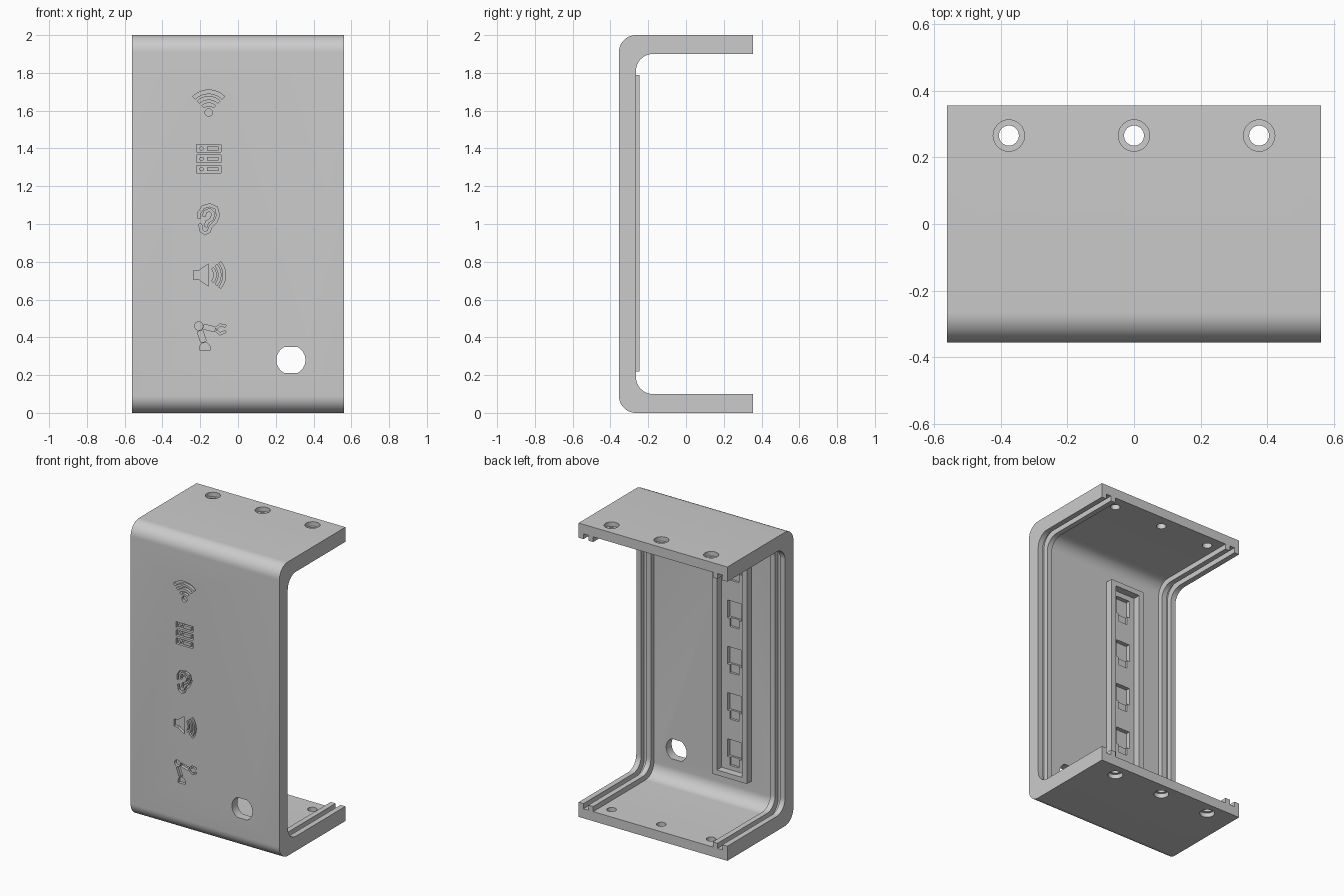
import bpy, bmesh
from math import sin, cos, pi, radians, asin
from mathutils import Vector

cube = bpy.data.objects.get("Cube")
if cube:
    bpy.data.objects.remove(cube)

W, D, H = 0.56, 0.355, 2.0      # half width, half depth, height
RAIL, SKIN = 0.1, 0.065         # wall depth at the rails and between them
FACE_Y = -D
INNER_Y = -D + 0.9 * SKIN
ICON_X = -0.155

grey = bpy.data.materials.new("grey plastic")
grey.use_nodes = True
grey.diffuse_color = (0.6, 0.6, 0.6, 1)
grey.node_tree.nodes["Principled BSDF"].inputs["Base Color"].default_value = (0.6, 0.6, 0.6, 1)


def make(name, bm):
    bmesh.ops.recalc_face_normals(bm, faces=bm.faces)
    mesh = bpy.data.meshes.new(name)
    bm.to_mesh(mesh)
    bm.free()
    mesh.materials.append(grey)
    ob = bpy.data.objects.new(name, mesh)
    bpy.context.collection.objects.link(ob)
    return ob


def loft(bm, rings):
    """Skin closed rings of points and cap both ends."""
    rings = [[bm.verts.new(p) for p in ring] for ring in rings]
    for a, b in zip(rings, rings[1:]):
        for i in range(len(a)):
            j = (i + 1) % len(a)
            bm.faces.new((a[i], a[j], b[j], b[i]))
    bm.faces.new(rings[0])
    bm.faces.new(rings[-1])


def prism(bm, poly, a, b, axis="y"):
    if axis == "y":
        loft(bm, [[(u, t, v) for u, v in poly] for t in (a, b)])
    else:
        loft(bm, [[(u, v, t) for u, v in poly] for t in (a, b)])


def rect(x0, x1, z0, z1):
    return [(x0, z0), (x1, z0), (x1, z1), (x0, z1)]


def arc(cx, cz, r, a0, a1, n=16):
    angles = [radians(a0 + (a1 - a0) * i / n) for i in range(n + 1)]
    return [(cx + r * cos(a), cz + r * sin(a)) for a in angles]


def circle(cx, cz, r, n=32):
    return arc(cx, cz, r, 0, 360, n)[:-1]


def ribbon(path, width):
    """Outline of a stroke of even width along a path."""
    pts = [Vector(p) for p in path]
    left, right = [], []
    for i, p in enumerate(pts):
        t = (pts[min(i + 1, len(pts) - 1)] - pts[max(i - 1, 0)]).normalized()
        n = Vector((-t.y, t.x)) * width / 2
        left.append(tuple(p + n))
        right.append(tuple(p - n))
    return left + right[::-1]


# Bracket: a railed wall section swept around a C with rounded corners
def c_path(d, r=0.09, n=12):
    y, z = FACE_Y + 0.9 * d + r, d + r
    low = arc(y, z, r, 270, 180, n)
    return [(D, d)] + low + [(a, H - b) for a, b in reversed(low)] + [(D, H - d)]


half = [(W, 0), (W, RAIL), (0.523, RAIL), (0.523, SKIN),
        (0.486, SKIN), (0.486, RAIL), (0.45, RAIL), (0.45, SKIN)]
section = half + [(-x, d) for x, d in reversed(half)]
columns = [[(x, y, z) for y, z in c_path(d)] for x, d in section]
bm = bmesh.new()
loft(bm, list(zip(*columns)))
bracket = make("bracket", bm)

# First cutter: screw holes, cable hole and light pockets
through, detail = bmesh.new(), bmesh.new()
for x in (-0.375, 0, 0.375):
    prism(through, circle(x, 0.265, 0.03), -0.1, H + 0.1, "z")
    prism(detail, circle(x, 0.265, 0.047), -0.1, 0.03, "z")
    prism(detail, circle(x, 0.265, 0.047), H - 0.03, H + 0.1, "z")
flat = asin(0.068 / 0.077) * 180 / pi
prism(through, arc(0.28, 0.28, 0.077, -flat, flat)
      + arc(0.28, 0.28, 0.077, 180 - flat, 180 + flat), -0.5, -0.2)
for i in range(5):
    top = 1.72 - 0.315 * i
    prism(through, rect(-0.21, -0.105, top - 0.12, top), -0.325, -0.27)
    prism(detail, rect(-0.193, -0.122, top - 0.175, top - 0.11), -0.312, -0.275)

# Second cutter: engraved icons
icons = [circle(ICON_X, 1.59, 0.02, 20)]
for r, w in ((0.043, 0.015), (0.077, 0.016), (0.11, 0.019)):      # wireless
    icons.append(ribbon(arc(ICON_X, 1.59, r, 45, 135), w))
rows = (1.27, 1.325, 1.38)                                        # server
icons += [rect(-0.22, -0.09, z, z + 0.04) for z in rows]
icons.append(ribbon([(-.205, 1.03), (-.205, 1.06), (-.185, 1.09), (-.15, 1.1),
                     (-.115, 1.085), (-.105, 1.045), (-.12, 1.01), (-.145, .985),
                     (-.155, .96), (-.175, .95), (-.195, .965), (-.2, 1.0)], 0.015))
icons.append(ribbon([(-.18, 1.04), (-.175, 1.065), (-.15, 1.075), (-.13, 1.055),
                     (-.14, 1.025), (-.165, 1.01), (-.17, .985)], 0.015))
icons.append([(-.235, .705), (-.205, .705), (-.155, .67),         # speaker
              (-.155, .79), (-.205, .755), (-.235, .755)])
for r in (0.055, 0.08, 0.105):
    icons.append(ribbon(arc(-0.177, 0.73, r, -40, 40), 0.013))
icons.append(circle(-0.208, 0.46, 0.022, 20))                     # robot arm
icons.append(arc(-0.175, 0.345, 0.027, 0, 180) + [(-0.202, 0.33), (-0.148, 0.33)])
icons.append(ribbon([(-.202, .434), (-.182, .376)], 0.03))
icons.append(ribbon([(-.182, .457), (-.122, .442)], 0.025))
icons.append(ribbon([(-.115, .447), (-.095, .465), (-.065, .46)], 0.012))
icons.append(ribbon([(-.115, .435), (-.095, .418), (-.065, .432)], 0.012))
for poly in icons:
    prism(detail, poly, FACE_Y - 0.05, FACE_Y + 0.02)

for name, bm in (("hole_cutter", through), ("detail_cutter", detail)):
    cutter = make(name, bm)
    cutter.hide_render = True
    mod = bracket.modifiers.new(name, "BOOLEAN")
    mod.operation = "DIFFERENCE"
    mod.solver = "EXACT"
    mod.use_self = True
    mod.object = cutter
    bpy.context.view_layer.objects.active = bracket
    bpy.ops.object.modifier_apply(modifier=name)
    bpy.data.objects.remove(cutter)

# Raised lights and slots inside the server icon
bm = bmesh.new()
for z in rows:
    prism(bm, circle(-0.193, z + 0.02, 0.011, 16), FACE_Y, FACE_Y + 0.025)
    prism(bm, rect(-0.163, -0.104, z + 0.01, z + 0.03), FACE_Y, FACE_Y + 0.025)
server_details = make("server_icon_details", bm)

# Frame holding the light strip on the inside
bm = bmesh.new()
x0, x1, z0, z1, t = -0.285, -0.025, 0.22, 1.79, 0.035
for bar in (rect(x0, x0 + t, z0 + t, z1 - t), rect(x1 - t, x1, z0 + t, z1 - t),
            rect(x0, x1, z0, z0 + t), rect(x0, x1, z1 - t, z1)):
    prism(bm, bar, INNER_Y - 0.005, -0.247)
strip_frame = make("strip_frame", bm)

# Smooth the rounded corners and holes, keep the edges crisp
bpy.ops.object.select_all(action="DESELECT")
for ob in (bracket, server_details, strip_frame):
    ob.select_set(True)
bpy.context.view_layer.objects.active = bracket
bpy.ops.object.shade_smooth_by_angle(angle=radians(30))
